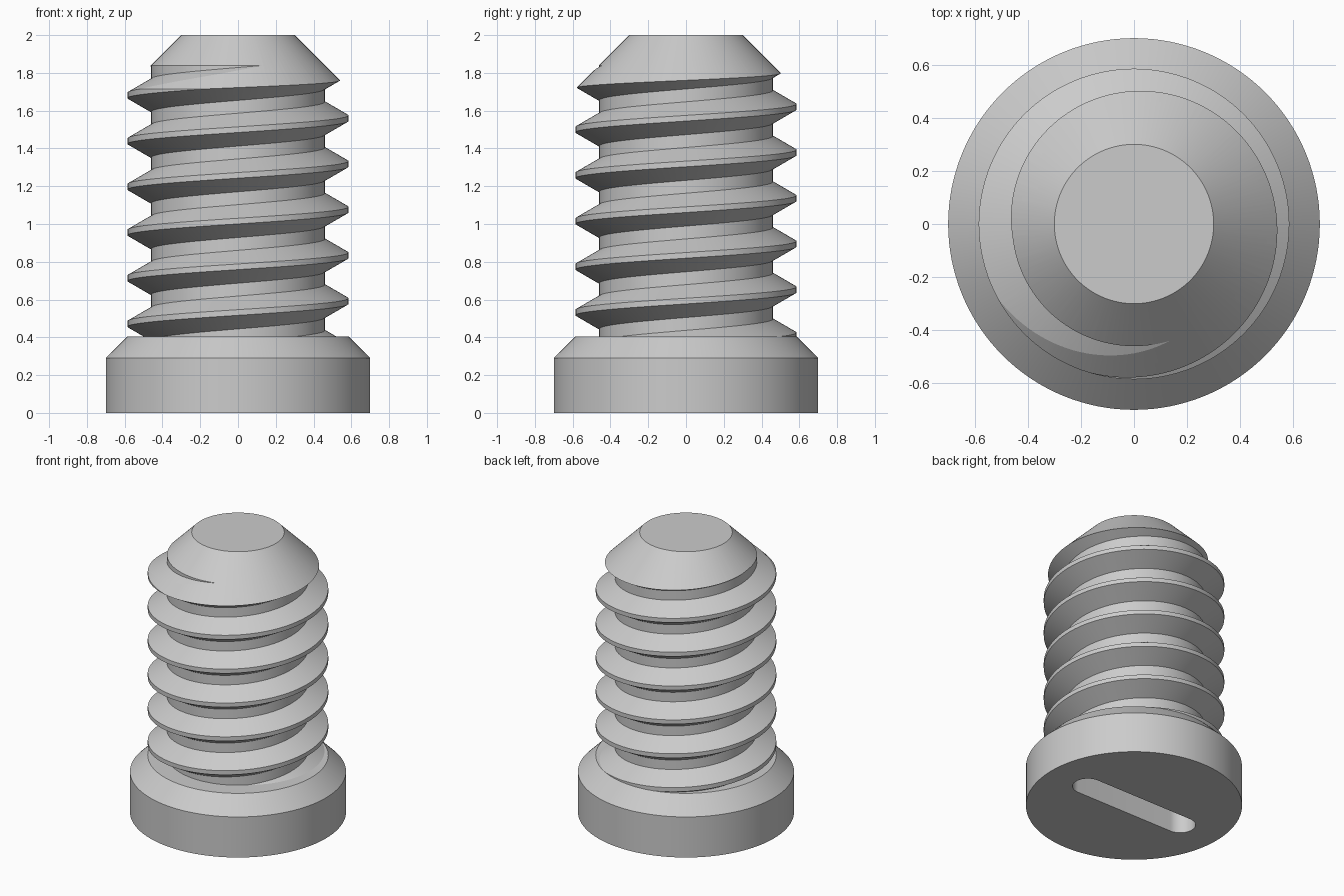
import bpy, bmesh, math
from mathutils import Vector

cube = bpy.data.objects.get("Cube")
if cube:
    bpy.data.objects.remove(cube)

SEG = 128
PITCH = 0.242

grey = bpy.data.materials.new("light grey")
grey.use_nodes = True
grey.diffuse_color = (0.6, 0.6, 0.6, 1)
grey.node_tree.nodes["Principled BSDF"].inputs["Base Color"].default_value = (0.6, 0.6, 0.6, 1)


def finish(bm, name):
    bmesh.ops.recalc_face_normals(bm, faces=bm.faces)
    mesh = bpy.data.meshes.new(name)
    bm.to_mesh(mesh)
    bm.free()
    mesh.materials.append(grey)
    obj = bpy.data.objects.new(name, mesh)
    bpy.context.collection.objects.link(obj)
    return obj


def lathe(name, profile):
    """Closed solid of revolution from (radius, z) points."""
    bm = bmesh.new()
    rings = []
    for r, z in profile:
        angles = [math.tau * i / SEG for i in range(SEG)]
        rings.append([bm.verts.new((r * math.cos(a), r * math.sin(a), z)) for a in angles])
    for low, high in zip(rings, rings[1:]):
        for i in range(SEG):
            j = (i + 1) % SEG
            bm.faces.new((low[i], low[j], high[j], high[i]))
    bm.faces.new(rings[0])
    bm.faces.new(rings[-1])
    return finish(bm, name)


def helix_solid(name, z0, turns, profile):
    """Threaded rod; profile is (z offset, radius) over one pitch."""
    bm = bmesh.new()
    n = SEG * turns

    def point(i, dz, r):
        a = math.tau * i / SEG
        return bm.verts.new((r * math.cos(a), r * math.sin(a), z0 + PITCH * i / SEG + dz))

    rows = [[point(i, *p) for i in range(n + 1 + (SEG if k == 0 else 0))]
            for k, p in enumerate(profile)]
    root = rows[0]
    for low, high in zip(rows, rows[1:] + [root[SEG:]]):
        for i in range(n):
            bm.faces.new((low[i], low[i + 1], high[i + 1], high[i]))
    # End caps fan out from the axis
    for s in (0, n):
        loop = root[s:s + SEG + 1] + [row[s] for row in reversed(rows[1:])]
        z = sum(v.co.z for v in loop) / len(loop)
        centre = bm.verts.new(Vector((0, 0, z)))
        for a, b in zip(loop, loop[1:] + loop[:1]):
            bm.faces.new((a, b, centre))
    return finish(bm, name)


def slot_cutter(half, radius, depth):
    bm = bmesh.new()
    outline = []
    for side in (1, -1):
        for i in range(25):
            a = math.pi * (i / 24 - 0.5)
            outline.append((side * (half + radius * math.cos(a)), side * radius * math.sin(a)))
    base = bm.faces.new([bm.verts.new((x, y, -0.1)) for x, y in outline])
    top = bmesh.ops.extrude_face_region(bm, geom=[base])
    moved = [v for v in top["geom"] if isinstance(v, bmesh.types.BMVert)]
    bmesh.ops.translate(bm, verts=moved, vec=(0, 0, depth + 0.1))
    return finish(bm, "slot_cutter")


def boolean(obj, cutter, operation):
    mod = obj.modifiers.new(operation, 'BOOLEAN')
    mod.operation = operation
    mod.solver = 'EXACT'
    mod.object = cutter
    bpy.context.view_layer.objects.active = obj
    bpy.ops.object.modifier_apply(modifier=mod.name)
    bpy.data.objects.remove(cutter)


# Threaded shank, trimmed to a conical tip
shank = helix_solid("threaded_shank", 1.56 - 7 * PITCH, 10,
                    [(-0.087, 0.46), (-0.015, 0.585), (0.015, 0.585), (0.087, 0.46)])
envelope = lathe("tip_envelope", [(0.65, 0.25), (0.65, 1.65), (0.3, 2.0)])
boolean(shank, envelope, 'INTERSECT')

# Chamfered head with a driver slot underneath
head = lathe("head", [(0.7, 0), (0.7, 0.29), (0.585, 0.405)])
boolean(head, slot_cutter(0.39, 0.1, 0.2), 'DIFFERENCE')

for obj in (shank, head):
    bpy.ops.object.select_all(action='DESELECT')
    obj.select_set(True)
    bpy.context.view_layer.objects.active = obj
    bpy.ops.object.shade_smooth_by_angle(angle=math.radians(12))
